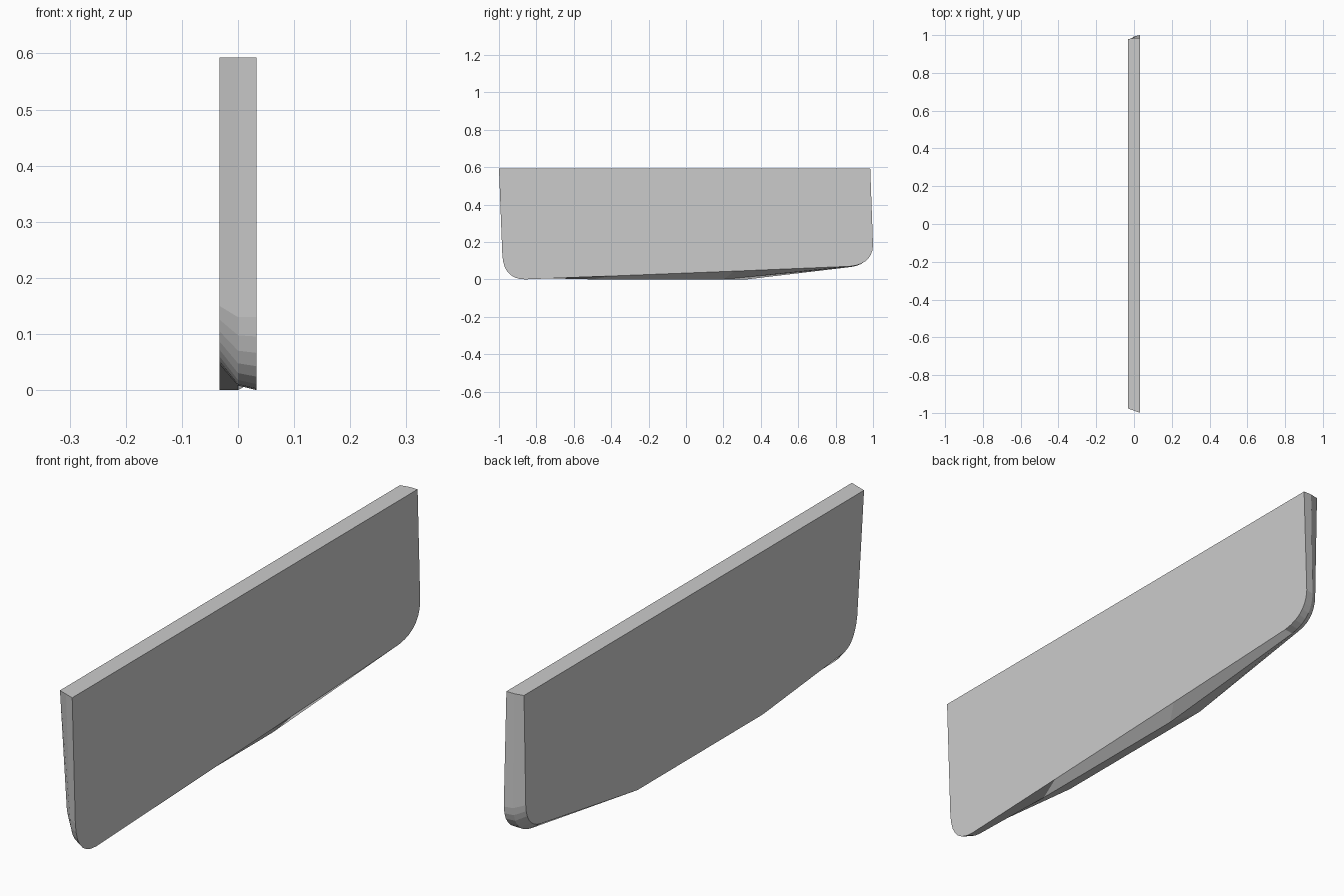
import bpy, bmesh

if "Cube" in bpy.data.objects:
    bpy.data.objects.remove(bpy.data.objects["Cube"])

TOP = 0.593
STEPS = 7


def arc(a, c, b):
    """Rounded corner from a to b, pulled towards c."""
    pts = []
    for i in range(STEPS + 1):
        t = i / STEPS
        pts.append(tuple((1 - t) ** 2 * p + 2 * t * (1 - t) * q + t * t * r
                         for p, q, r in zip(a, c, b)))
    return pts


def outline(top_a, corner_a, kinks, corner_b, top_b):
    """Closed y,z outline: one end, lower edge, other end."""
    return [(top_a, TOP)] + arc(*corner_a) + kinks + arc(*corner_b) + [(top_b, TOP)]


# Three cross-sections through the thickness of the slab
sections = [
    (-0.033, outline(-0.976, [(-0.937, 0.15), (-0.922, 0.06), (-0.86, 0.046)],
                     [(-0.395, 0.0), (0.326, 0.0)],
                     [(0.88, 0.09), (0.965, 0.105), (0.968, 0.19)], 0.978)),
    (0.0, outline(-0.988, [(-0.965, 0.13), (-0.955, 0.008), (-0.85, 0.008)],
                  [(-0.5, 0.0), (0.2, 0.0)],
                  [(0.88, 0.066), (0.988, 0.08), (0.993, 0.18)], 0.985)),
    (0.033, outline(-1.0, [(-0.982, 0.13), (-0.975, 0.0), (-0.86, 0.0)],
                    [(-0.4, 0.018), (0.26, 0.044)],
                    [(0.88, 0.07), (0.995, 0.083), (1.0, 0.18)], 0.985)),
]

# Skin the sections and cap both broad faces
bm = bmesh.new()
rings = [[bm.verts.new((x, y, z)) for y, z in pts] for x, pts in sections]
n = len(rings[0])
for r0, r1 in zip(rings, rings[1:]):
    for i in range(n):
        j = (i + 1) % n
        bm.faces.new((r0[i], r0[j], r1[j], r1[i]))
bm.faces.new(rings[0])
bm.faces.new(rings[-1])
bmesh.ops.recalc_face_normals(bm, faces=bm.faces)

mesh = bpy.data.meshes.new("panel")
bm.to_mesh(mesh)
bm.free()
panel = bpy.data.objects.new("panel", mesh)
bpy.context.collection.objects.link(panel)
